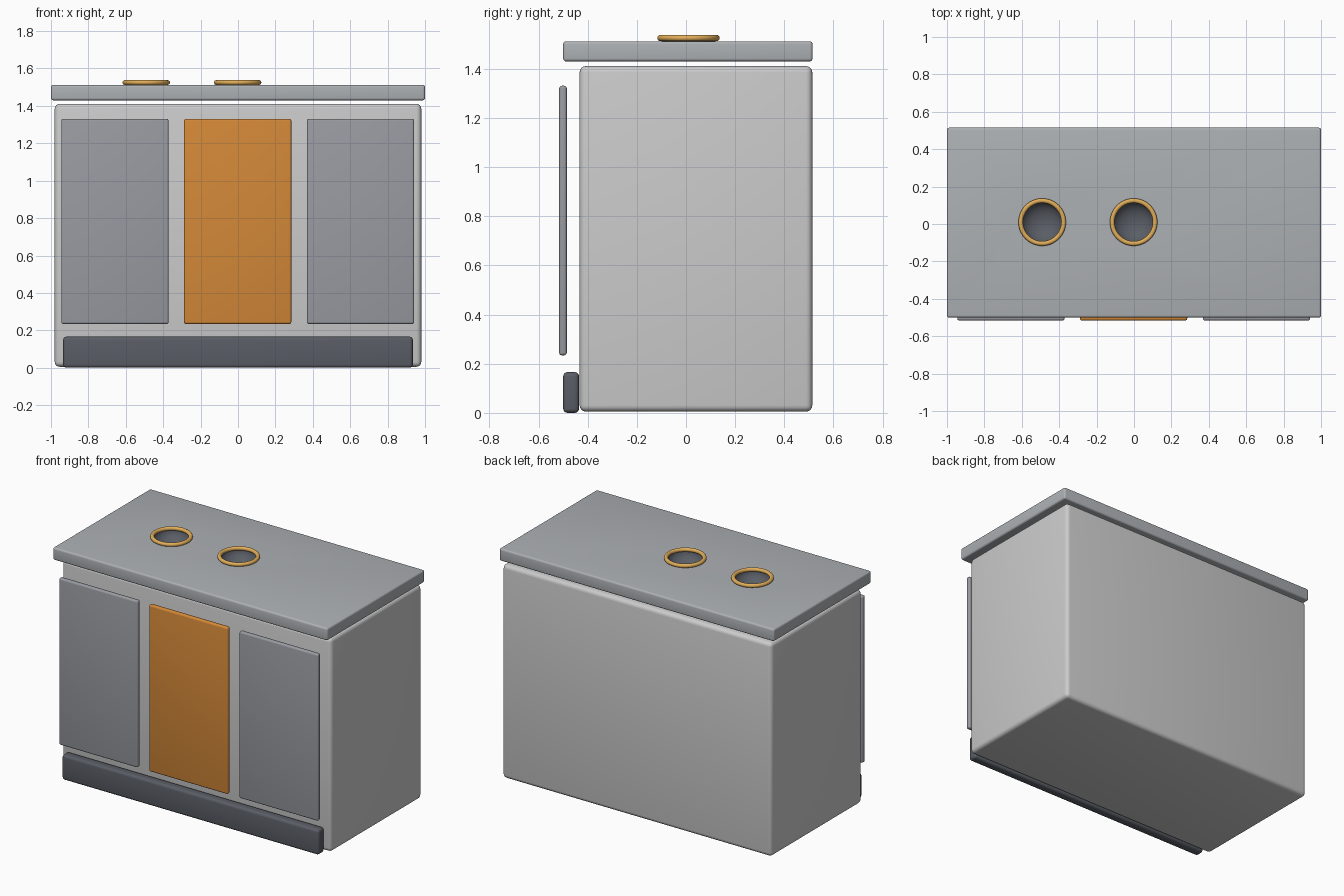
import bpy, bmesh, math

if "Cube" in bpy.data.objects:
    bpy.data.objects.remove(bpy.data.objects["Cube"])


def material(name, rgb):
    m = bpy.data.materials.new(name)
    m.diffuse_color = (*rgb, 1)
    m.use_nodes = True
    m.node_tree.nodes["Principled BSDF"].inputs["Base Color"].default_value = m.diffuse_color
    return m


DARK = material("dark_grey", (0.10, 0.11, 0.13))
MID = material("mid_grey", (0.32, 0.33, 0.36))
LIGHT = material("light_grey", (0.42, 0.44, 0.46))
ORANGE = material("orange", (0.66, 0.25, 0.04))
GOLD = material("gold", (0.75, 0.42, 0.10))


def finish(ob, mat):
    if mat:
        ob.data.materials.append(mat)
    bpy.ops.object.select_all(action='DESELECT')
    ob.select_set(True)
    bpy.context.view_layer.objects.active = ob
    bpy.ops.object.shade_smooth_by_angle(angle=math.radians(40))
    return ob


def mesh_object(name, bm):
    me = bpy.data.meshes.new(name)
    bm.to_mesh(me)
    bm.free()
    ob = bpy.data.objects.new(name, me)
    bpy.context.collection.objects.link(ob)
    return ob


def box(name, lo, hi, bevel, mat=None):
    bm = bmesh.new()
    bmesh.ops.create_cube(bm, size=1)
    for v in bm.verts:
        v.co = [(a + b) / 2 + c * (b - a) for a, b, c in zip(lo, hi, v.co)]
    bmesh.ops.bevel(bm, geom=bm.edges[:], offset=bevel, segments=4,
                    profile=0.5, affect='EDGES', clamp_overlap=True)
    return finish(mesh_object(name, bm), mat)


def ellipsoid(name, centre, radius, depth, bowl):
    bm = bmesh.new()
    bmesh.ops.create_uvsphere(bm, u_segments=48, v_segments=24, radius=1)
    if bowl:  # keep the lower half, facing inward
        bmesh.ops.delete(bm, geom=[v for v in bm.verts if v.co.z > 0.01], context='VERTS')
        bmesh.ops.reverse_faces(bm, faces=bm.faces[:])
    for v in bm.verts:
        v.co = (centre[0] + v.co.x * radius, centre[1] + v.co.y * radius,
                centre[2] + v.co.z * depth)
    return mesh_object(name, bm)


# Cabinet, counter and plinth
box("cabinet_body", (-0.98, -0.433, 0.005), (0.98, 0.514, 1.411), 0.026)
counter = box("counter_top", (-1, -0.5, 1.43), (1, 0.515, 1.512), 0.012, LIGHT)
box("plinth", (-0.935, -0.5, 0), (0.935, -0.435, 0.166), 0.018, DARK)

# Door panels
for name, x, mat in (("left_door", -0.658, MID), ("middle_door", -0.002, ORANGE),
                     ("right_door", 0.655, MID)):
    box(name, (x - 0.287, -0.516, 0.234), (x + 0.287, -0.485, 1.331), 0.011, mat)

# Sunken bowls with gold rims
for i, x in enumerate((-0.491, -0.002)):
    c = (x, 0.01, 1.514)
    cutter = ellipsoid("bowl_cutter", c, 0.114, 0.075, False)
    cutter.hide_render = True
    mod = counter.modifiers.new("bowl_cut", 'BOOLEAN')
    mod.operation = 'DIFFERENCE'
    mod.solver = 'EXACT'
    mod.object = cutter
    bpy.ops.object.select_all(action='DESELECT')
    counter.select_set(True)
    bpy.context.view_layer.objects.active = counter
    bpy.ops.object.modifier_apply(modifier=mod.name)
    bpy.data.objects.remove(cutter)
    finish(ellipsoid(f"bowl_{i + 1}", (x, 0.01, 1.52), 0.11, 0.075, True), DARK)
    bpy.ops.mesh.primitive_torus_add(location=(x, 0.01, 1.525), major_radius=0.1145,
                                     minor_radius=0.0125, major_segments=64,
                                     minor_segments=16)
    rim = bpy.context.object
    rim.name = f"bowl_rim_{i + 1}"
    finish(rim, GOLD)
